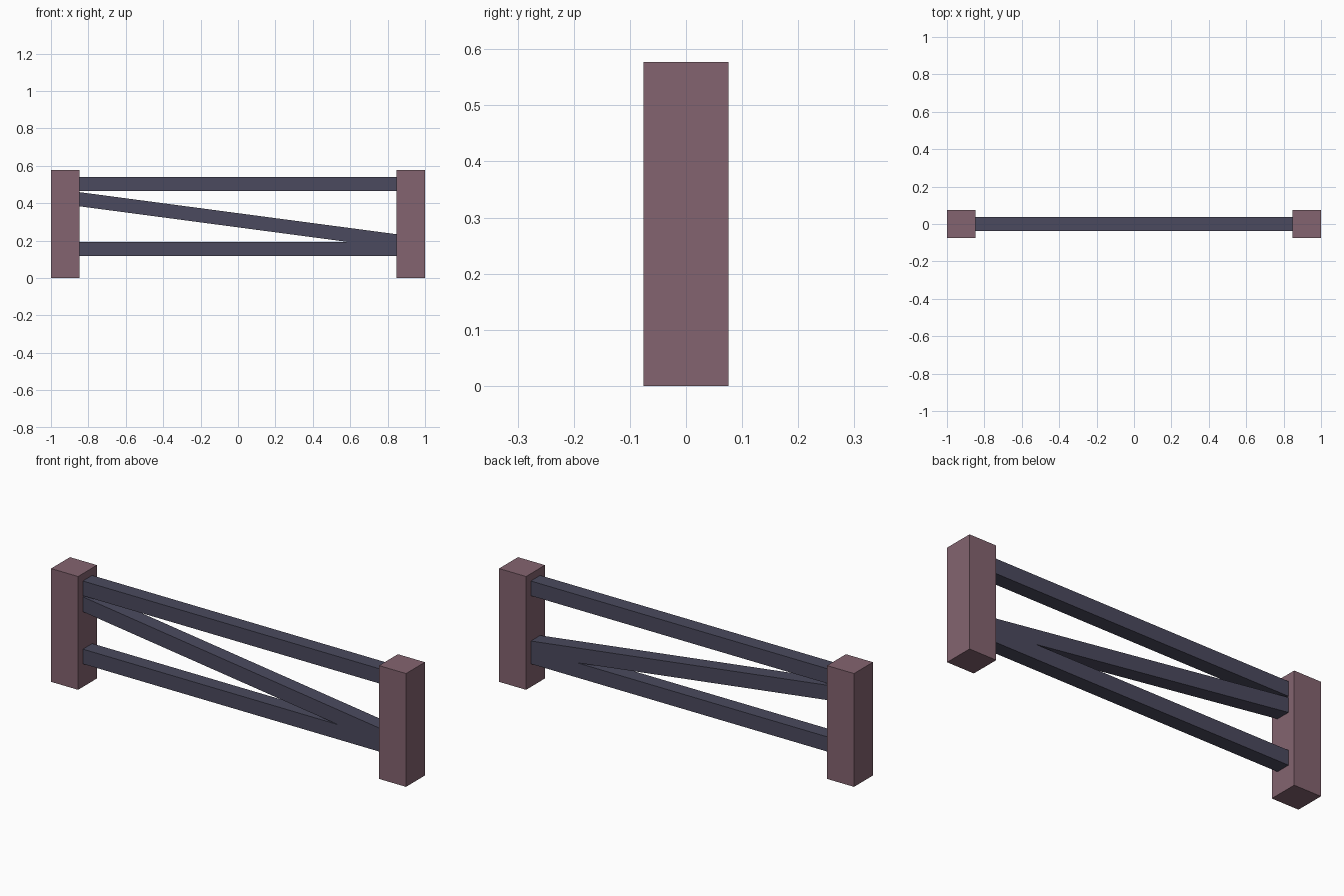
import bpy, math

if "Cube" in bpy.data.objects:
    bpy.data.objects.remove(bpy.data.objects["Cube"])

def material(name, rgb):
    m = bpy.data.materials.new(name)
    m.diffuse_color = (*rgb, 1)
    m.use_nodes = True
    m.node_tree.nodes["Principled BSDF"].inputs["Base Color"].default_value = m.diffuse_color
    return m

post_mat = material("dusty mauve", (0.231, 0.127, 0.162))
rail_mat = material("slate violet", (0.070, 0.068, 0.112))

def box(name, centre, size, mat, tilt=0.0):
    bpy.ops.mesh.primitive_cube_add(size=1, location=centre, rotation=(0, tilt, 0))
    ob = bpy.context.object
    ob.name = name
    ob.scale = size
    bpy.ops.object.transform_apply(location=False, rotation=True, scale=True)
    ob.data.materials.append(mat)
    return ob

POST_W, POST_H, RAIL = 0.152, 0.577, 0.075
INNER = 1 - POST_W          # inner face of the posts
LENGTH = 2 * INNER + 0.02   # rails sink slightly into the posts

# End posts
for side, s in (("left", -1), ("right", 1)):
    box(side + "_post", (s * (1 - POST_W / 2), 0, POST_H / 2),
        (POST_W, POST_W, POST_H), post_mat)

# Level rails
for name, z in (("bottom_rail", 0.155), ("top_rail", 0.502)):
    box(name, (0, 0, z), (LENGTH, RAIL, RAIL), rail_mat)

# Diagonal brace, high on the left and low on the right
z_left, z_right = 0.421, 0.196
tilt = math.atan2(z_left - z_right, 2 * INNER)
box("diagonal_brace", (0, 0, (z_left + z_right) / 2),
    (LENGTH / math.cos(tilt), RAIL, RAIL), rail_mat, tilt)
